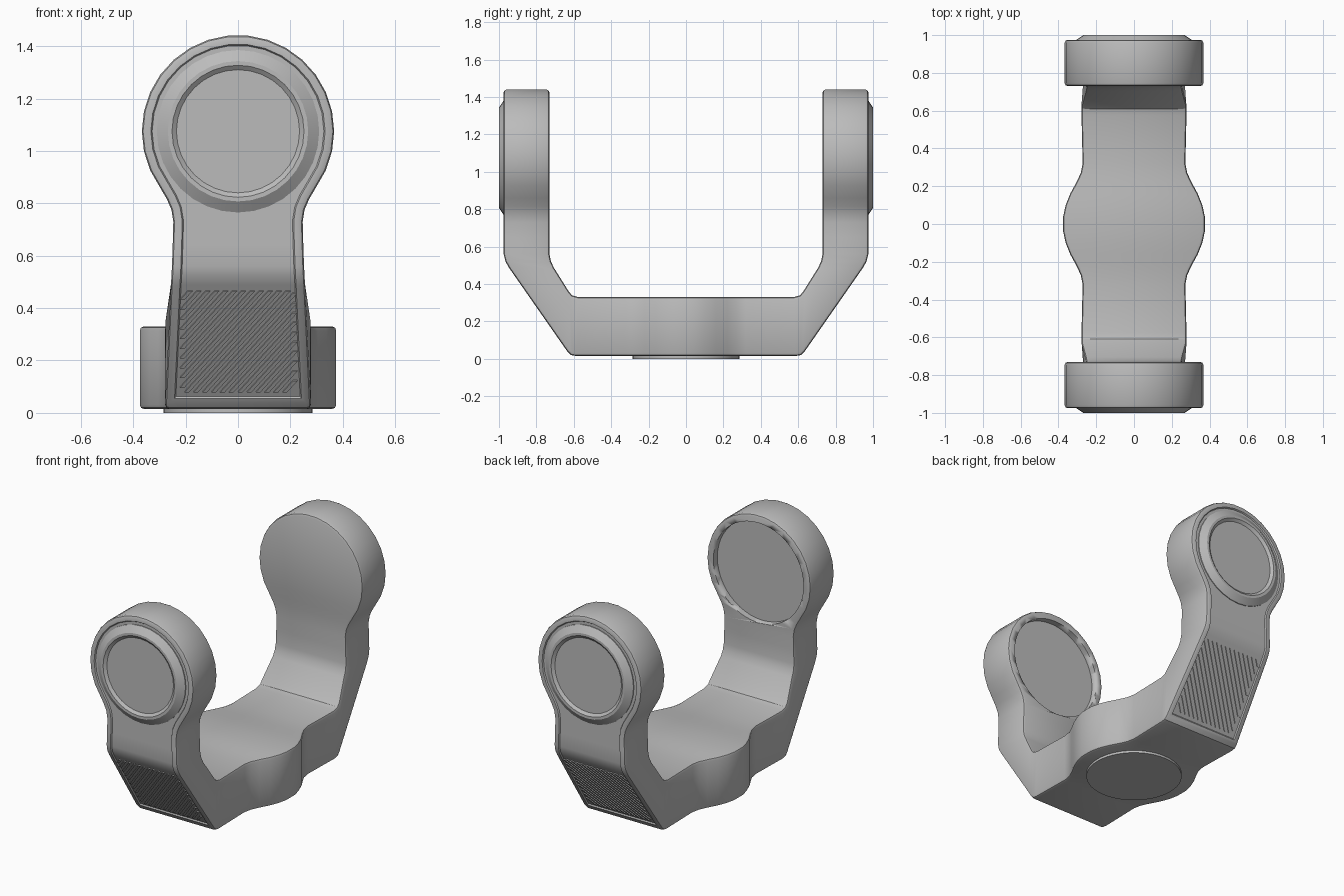
import bpy, bmesh, math

cube = bpy.data.objects.get("Cube")
if cube:
    bpy.data.objects.remove(cube)

grey = bpy.data.materials.new("mid_grey")
grey.use_nodes = True
GREY = (0.5, 0.5, 0.5, 1)
grey.diffuse_color = GREY
grey.node_tree.nodes["Principled BSDF"].inputs["Base Color"].default_value = GREY

HEAD_Z, HEAD_R = 1.075, 0.367


def make(name, bm, angle=30):
    bmesh.ops.recalc_face_normals(bm, faces=bm.faces)
    mesh = bpy.data.meshes.new(name)
    bm.to_mesh(mesh)
    bm.free()
    obj = bpy.data.objects.new(name, mesh)
    bpy.context.collection.objects.link(obj)
    mesh.materials.append(grey)
    bpy.ops.object.select_all(action="DESELECT")
    obj.select_set(True)
    bpy.context.view_layer.objects.active = obj
    bpy.ops.object.shade_smooth_by_angle(angle=math.radians(angle))
    return obj


def lathe(name, profile, place, sides=32):
    """Turn (radius, height) points into a closed solid; place maps x, y, height."""
    bm = bmesh.new()
    rings = []
    for r, h in profile:
        rings.append([bm.verts.new(place(r * math.cos(k * math.tau / sides),
                                         r * math.sin(k * math.tau / sides), h))
                      for k in range(sides)])
    for a, b in zip(rings, rings[1:]):
        for k in range(sides):
            n = (k + 1) % sides
            bm.faces.new((a[k], a[n], b[n], b[k]))
    bm.faces.new(rings[0])
    bm.faces.new(rings[-1])
    return make(name, bm)


# Stations of half the yoke: inner y, inner z, outer y, outer z, half width
half = []
for deg in range(6, 127, 12):
    a = math.radians(deg)
    z = HEAD_Z + HEAD_R * math.cos(a)
    half.append((0.73, z, 0.975, z, HEAD_R * math.sin(a)))
for z, w in ((0.815, 0.271), (0.775, 0.254), (0.73, 0.247), (0.65, 0.249)):
    half.append((0.73, z, 0.975, z, w))
half += [
    (0.73, 0.56, 0.975, 0.56, 0.252),
    (0.722, 0.52, 0.965, 0.52, 0.254),
    (0.705, 0.485, 0.945, 0.485, 0.256),
    (0.63, 0.365, 0.635, 0.04, 0.277),
    (0.61, 0.34, 0.615, 0.02, 0.278),
    (0.575, 0.33, 0.585, 0.015, 0.278),
]
for y, w in ((0.32, 0.272), (0.27, 0.282), (0.22, 0.305),
             (0.16, 0.338), (0.1, 0.362), (0.04, 0.375)):
    half.append((y, 0.33, y, 0.015, w))
stations = half + [(-a, b, -c, d, w) for a, b, c, d, w in reversed(half)]

# Yoke: loft the stations, then round the rims
bm = bmesh.new()
rows = []
for iy, iz, oy, oz, w in stations:
    rows.append([bm.verts.new(p) for p in
                 ((-w, iy, iz), (w, iy, iz), (w, oy, oz), (-w, oy, oz))])
rims = []
for a, b in zip(rows, rows[1:]):
    for k in range(4):
        n = (k + 1) % 4
        bm.faces.new((a[k], a[n], b[n], b[k]))
        rims.append(bm.edges.get((a[k], b[k])))
for end in (rows[0], rows[-1]):
    bm.faces.new(end)
    rims += [bm.edges.get(end[0:2]), bm.edges.get(end[2:4])]
bmesh.ops.recalc_face_normals(bm, faces=bm.faces)
bmesh.ops.bevel(bm, geom=rims, offset=0.016, segments=2, profile=0.5, affect="EDGES")

# Sunken panels on the outside of both arms
bm.normal_update()


def is_outer(face):
    n, c = face.normal, face.calc_center_median()
    return abs(n.x) < 0.02 and n.y * c.y > 0.2 and n.z < 0.1 and c.z > 0.045


panel = [f for f in bm.faces if is_outer(f)]
bmesh.ops.inset_region(bm, faces=panel, thickness=0.018, use_even_offset=True)
bmesh.ops.inset_region(bm, faces=panel, thickness=0.005, depth=-0.008,
                       use_even_offset=True)
yoke = make("yoke", bm)

# Round recess in the inner face of the front head
cutter = lathe("recess_cutter", [(0.318, -0.77), (0.318, -0.6)],
               lambda x, y, h: (x, h, HEAD_Z + y), 48)
cutter.hide_render = True
cutter.hide_viewport = True
cut = yoke.modifiers.new("recess", "BOOLEAN")
cut.operation = "DIFFERENCE"
cut.solver = "EXACT"
cut.object = cutter


# Ribbed grip on the sloping part of each arm
def grip(name, side):
    bm = bmesh.new()
    y0, z0, y1, z1 = 0.635, 0.04, 0.945, 0.485
    length = math.hypot(y1 - y0, z1 - z0)
    ty, tz = (y1 - y0) / length, (z1 - z0) / length

    def point(u, s, lift):
        return (u, side * (y0 + ty * s + tz * lift), z0 + tz * s - ty * lift)

    s_lo, s_hi, lean, width = 0.045, 0.515, 0.75, 0.017
    for k in range(-22, 23):
        c = k * 0.034
        reach = 0.222
        lo = max(s_lo, s_lo + (-reach - c) / lean)
        hi = min(s_hi, s_lo + (reach - 0.012 - c) / lean)
        if hi - lo < 0.03:
            continue
        ends = []
        for lift in (-0.012, -0.002):
            ends.append([bm.verts.new(point(c + lean * (s - s_lo) + d, s, lift))
                         for s, d in ((lo, 0), (lo, width), (hi, width), (hi, 0))])
        low, top = ends
        bm.faces.new(low)
        bm.faces.new(top)
        for i in range(4):
            j = (i + 1) % 4
            bm.faces.new((low[i], low[j], top[j], top[i]))
    make(name, bm)


# Dished caps and grips, one per arm
cap = [(0.31, 0.95), (0.31, 0.972), (0.268, 1.0), (0.252, 1.0), (0.235, 0.986)]
for label, side in (("front", -1), ("back", 1)):
    lathe(label + "_cap", cap, lambda x, y, h: (x, side * h, HEAD_Z + y))
    grip(label + "_grip", side)

# Round foot under the base
lathe("foot_pad", [(0.285, 0.0), (0.285, 0.03)], lambda x, y, h: (x, y, h), 48)
